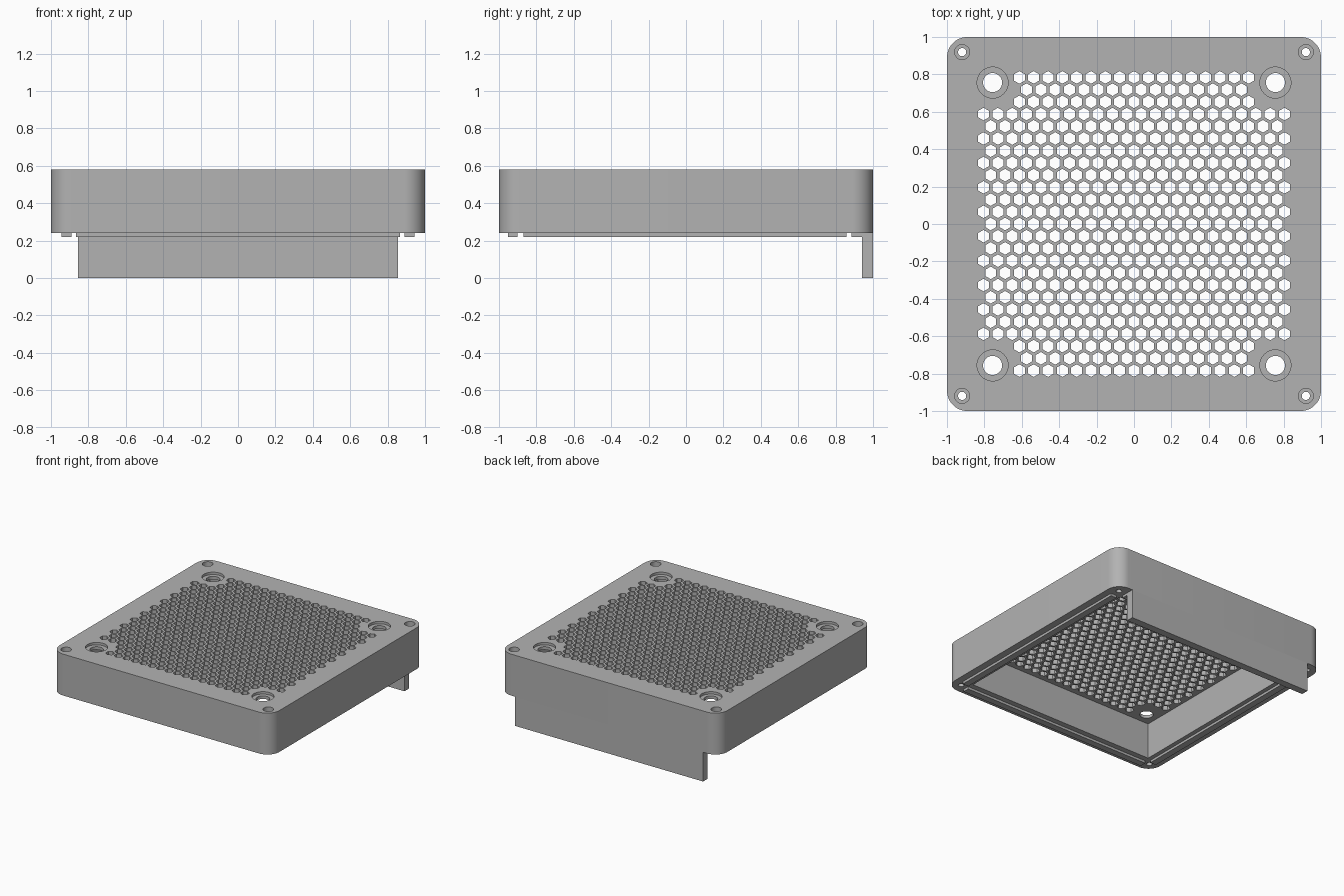
import bpy, bmesh, math
from mathutils import Matrix

if "Cube" in bpy.data.objects:
    bpy.data.objects.remove(bpy.data.objects["Cube"])

grey = bpy.data.materials.new("light_grey_plastic")
grey.diffuse_color = (0.45, 0.45, 0.45, 1)
grey.use_nodes = True
grey.node_tree.nodes["Principled BSDF"].inputs["Base Color"].default_value = grey.diffuse_color


def make_object(name, bm, helper=False):
    bmesh.ops.recalc_face_normals(bm, faces=bm.faces)
    me = bpy.data.meshes.new(name)
    bm.to_mesh(me)
    bm.free()
    me.materials.append(grey)
    ob = bpy.data.objects.new(name, me)
    bpy.context.collection.objects.link(ob)
    ob.hide_render = helper
    return ob


def prism(bm, points, z0, z1):
    low = [bm.verts.new((x, y, z0)) for x, y in points]
    high = [bm.verts.new((x, y, z1)) for x, y in points]
    bm.faces.new(low[::-1])
    bm.faces.new(high)
    n = len(points)
    for i in range(n):
        j = (i + 1) % n
        bm.faces.new((low[i], low[j], high[j], high[i]))


def ring(cx, cy, r, n, start=0.0):
    return [(cx + r * math.cos(start + 2 * math.pi * i / n),
             cy + r * math.sin(start + 2 * math.pi * i / n)) for i in range(n)]


def box(name, x0, x1, y0, y1, z0, z1, helper=False):
    bm = bmesh.new()
    prism(bm, [(x0, y0), (x1, y0), (x1, y1), (x0, y1)], z0, z1)
    return make_object(name, bm, helper)


def cut(target, cutter):
    mod = target.modifiers.new("cut", 'BOOLEAN')
    mod.operation = 'DIFFERENCE'
    mod.solver = 'EXACT'
    mod.object = cutter
    bpy.context.view_layer.objects.active = target
    bpy.ops.object.modifier_apply(modifier=mod.name)
    bpy.data.objects.remove(cutter)


BASE, PLATE, TOP = 0.24, 0.535, 0.58
CORNERS = [(sx, sy) for sx in (-1, 1) for sy in (-1, 1)]

# Cover body with rounded vertical corners
R = 0.11
outline = []
for q, (sx, sy) in enumerate([(1, 1), (-1, 1), (-1, -1), (1, -1)]):
    for i in range(13):
        a = math.pi / 2 * (q + i / 12)
        outline.append((sx * (1 - R) + R * math.cos(a), sy * (1 - R) + R * math.sin(a)))
bm = bmesh.new()
prism(bm, outline, BASE, TOP)
cover = make_object("fan_cover", bm)

# Square cavity open at the bottom
cut(cover, box("cavity_cutter", -0.855, 0.855, -0.855, 0.855, 0.1, PLATE, True))

# Counterbores for the fan screws and the corner screws
bm = bmesh.new()
for sx, sy in CORNERS:
    prism(bm, ring(sx * 0.756, sy * 0.756, 0.083, 40), 0.56, 0.7)
    prism(bm, ring(sx * 0.919, sy * 0.919, 0.04, 32), 0.5, 0.7)
cut(cover, make_object("counterbore_cutter", bm, True))

# Through holes and hexagonal vent grid, clear of the fan screws
bm = bmesh.new()
for sx, sy in CORNERS:
    prism(bm, ring(sx * 0.756, sy * 0.756, 0.051, 32), 0.1, 0.7)
    prism(bm, ring(sx * 0.919, sy * 0.919, 0.022, 24), 0.1, 0.7)
DX, DY = 0.0766, 0.0653
for row in range(-12, 13):
    limit = 0.64 if abs(row) >= 10 else 0.82
    for col in range(-12, 13):
        x = (col + 0.5 * (row % 2)) * DX
        if abs(x) < limit:
            prism(bm, ring(x, row * DY, 0.0338, 6, math.pi / 2), 0.45, 0.7)
cut(cover, make_object("vent_cutter", bm, True))

bpy.ops.object.select_all(action='DESELECT')
cover.select_set(True)
bpy.context.view_layer.objects.active = cover
bpy.ops.object.shade_smooth_by_angle(angle=math.radians(30))

# Raised locating ridges under the rim
box("front_ridge", -0.865, 0.865, -0.953, -0.9, 0.22, BASE)
box("back_ridge", -0.855, 0.855, 0.885, 0.94, 0.22, BASE)
for side, sx in (("left", -1), ("right", 1)):
    xs = sorted((sx * 0.89, sx * 0.943))
    box(side + "_ridge", xs[0], xs[1], -0.87, 0.857, 0.22, BASE)

# Flap hanging from the back wall
box("back_flap", -0.855, 0.855, 0.94, 1.0, 0.0, BASE)
